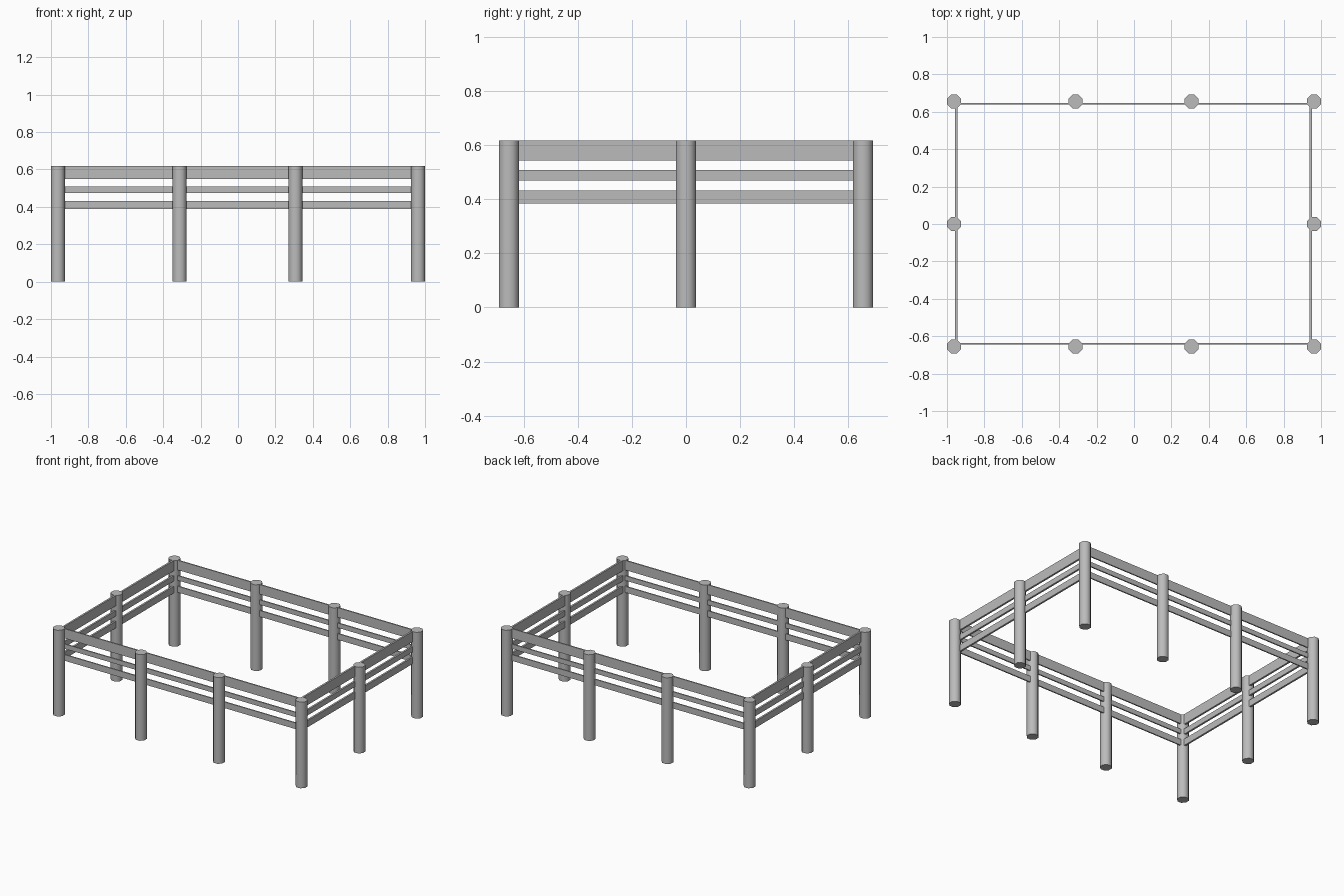
import bpy
import math

cube = bpy.data.objects.get("Cube")
if cube:
    bpy.data.objects.remove(cube, do_unlink=True)

HEIGHT = 0.618
APOTHEM = 0.037
END_X, END_Y = 0.963, 0.655

grey = bpy.data.materials.new("fence grey")
grey.use_nodes = True
colour = (0.5, 0.5, 0.5, 1)
grey.diffuse_color = colour
grey.node_tree.nodes["Principled BSDF"].inputs["Base Color"].default_value = colour


def post(name, x, y):
    """Eight-sided post with smooth sides and sharp end caps."""
    bpy.ops.mesh.primitive_cylinder_add(
        vertices=8, radius=APOTHEM / math.cos(math.pi / 8), depth=HEIGHT,
        location=(x, y, HEIGHT / 2), rotation=(0, 0, math.pi / 8))
    ob = bpy.context.object
    ob.name = name
    ob.data.materials.append(grey)
    bpy.ops.object.shade_smooth_by_angle(angle=math.radians(60))


def board(name, x, y, length_x, length_y, low, high):
    """Flat horizontal rail between two heights."""
    bpy.ops.mesh.primitive_cube_add(size=1, location=(x, y, (low + high) / 2))
    ob = bpy.context.object
    ob.name = name
    ob.scale = (length_x, length_y, high - low)
    bpy.ops.object.transform_apply(location=False, rotation=False, scale=True)
    ob.data.materials.append(grey)


# Posts along the long sides, including the corners
for side, y in (("front", -END_Y), ("back", END_Y)):
    for i, x in enumerate((-END_X, -0.312, 0.307, END_X)):
        post(f"{side}_post_{i + 1}", x, y)

# Middle posts of the short sides
post("right_middle_post", -END_X, 0)
post("left_middle_post", END_X, 0)

# Three rails on each side, set just inside the post centres
long_rails = {"bottom": (0.388, 0.432), "middle": (0.474, 0.508), "top": (0.549, HEIGHT)}
short_rails = {"bottom": (0.385, 0.433), "middle": (0.47, 0.509), "top": (0.544, HEIGHT)}
for level, (low, high) in long_rails.items():
    for side, y in (("front", -0.64), ("back", 0.643)):
        board(f"{side}_{level}_rail", 0, y, 2 * END_X, 0.009, low, high)
for level, (low, high) in short_rails.items():
    for side, x in (("right", -0.951), ("left", 0.946)):
        board(f"{side}_{level}_rail", x, 0, 0.013, 2 * END_Y, low, high)
